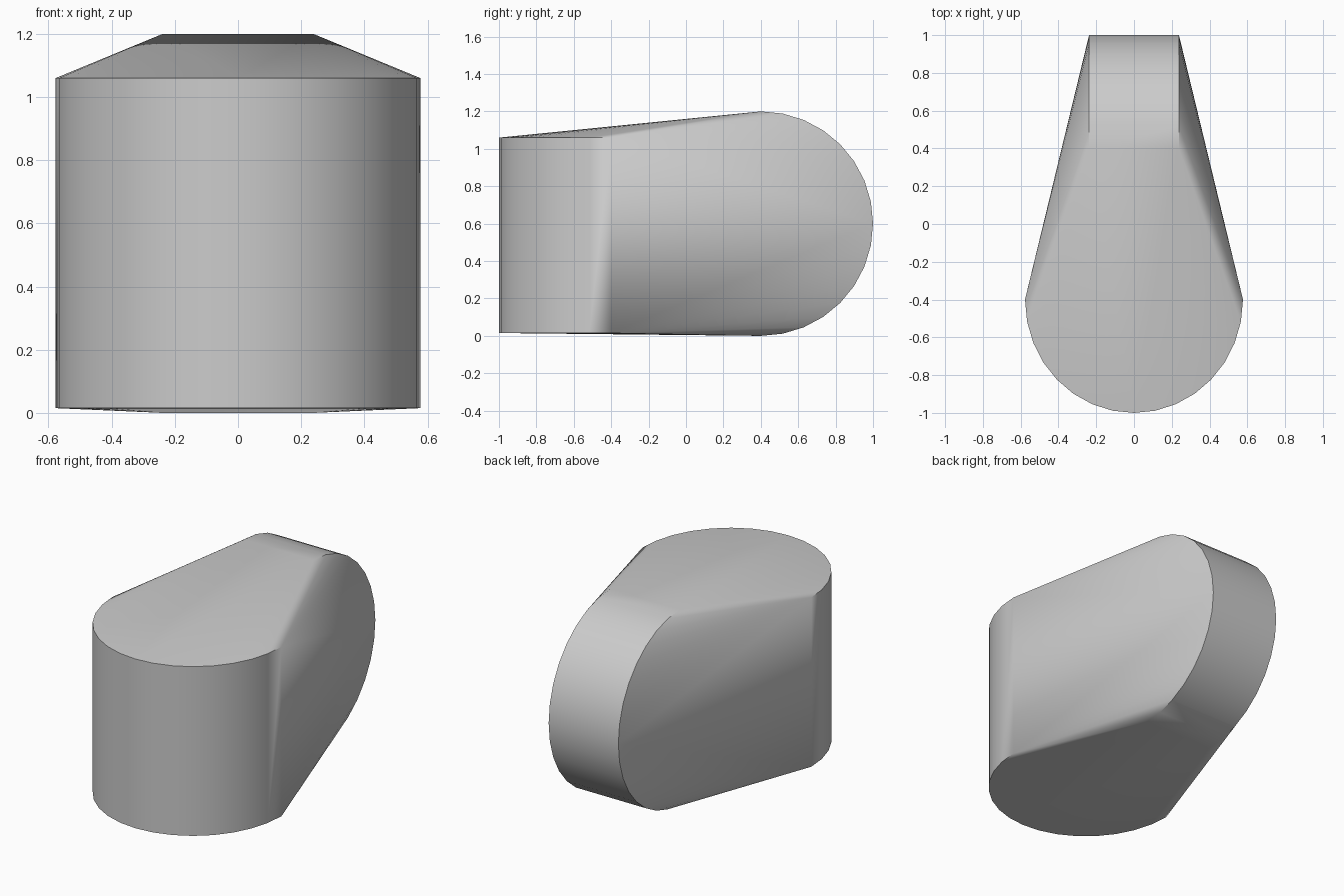
import bpy
import bmesh
from math import cos, sin, pi

cube = bpy.data.objects.get("Cube")
if cube:
    bpy.data.objects.remove(cube, do_unlink=True)

STEPS = 16                      # segments in each half round
FRONT_Y, BACK_Y = -0.4, 0.4     # centres of the two half rounds
RADIUS = 0.6
FRONT_HALF_WIDTH, BACK_HALF_WIDTH = 0.577, 0.238
FRONT_BOTTOM, FRONT_TOP = 0.015, 1.06

grey = bpy.data.materials.new("plain grey")
grey.use_nodes = True
colour = (0.6, 0.6, 0.6, 1)
grey.diffuse_color = colour
grey.node_tree.nodes["Principled BSDF"].inputs["Base Color"].default_value = colour

# Upright half round at the front, lying half round at the back
points = []
for i in range(STEPS + 1):
    a = pi * i / STEPS
    for z in (FRONT_BOTTOM, FRONT_TOP):
        points.append((FRONT_HALF_WIDTH * cos(a), FRONT_Y - RADIUS * sin(a), z))
    for x in (-BACK_HALF_WIDTH, BACK_HALF_WIDTH):
        points.append((x, BACK_Y + RADIUS * sin(a), RADIUS - RADIUS * cos(a)))

# Skin both rounds with one convex surface
bm = bmesh.new()
for p in points:
    bm.verts.new(p)
bmesh.ops.convex_hull(bm, input=bm.verts)
bmesh.ops.dissolve_limit(bm, angle_limit=0.002, verts=bm.verts, edges=bm.edges)
bmesh.ops.recalc_face_normals(bm, faces=bm.faces)
mesh = bpy.data.meshes.new("blended_body")
bm.to_mesh(mesh)
bm.free()
mesh.materials.append(grey)
body = bpy.data.objects.new("blended_body", mesh)
bpy.context.collection.objects.link(body)

# Smooth walls, sharp rims
bpy.ops.object.select_all(action="DESELECT")
body.select_set(True)
bpy.context.view_layer.objects.active = body
bpy.ops.object.shade_smooth_by_angle(angle=pi / 6)
